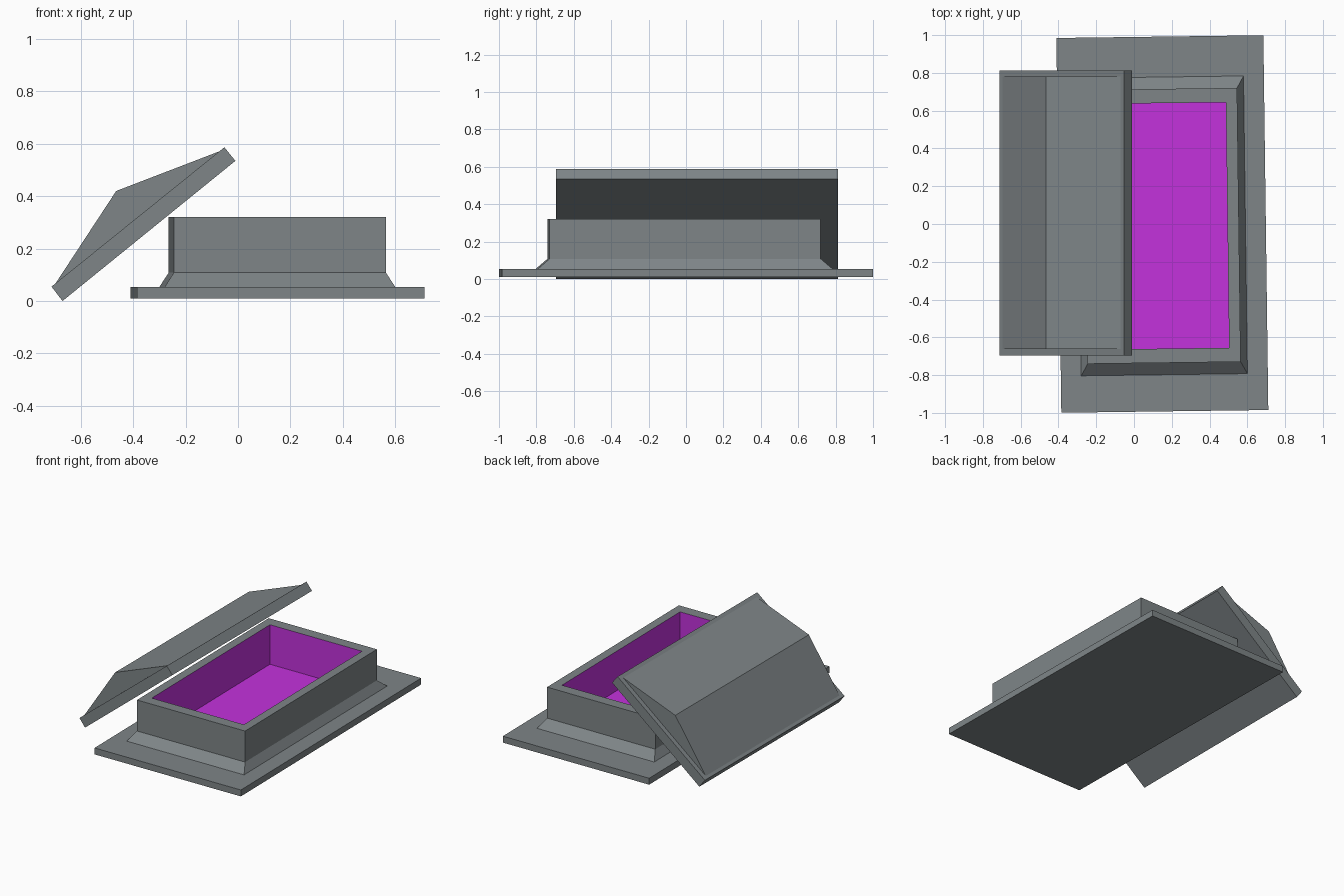
import bpy, bmesh, math

if "Cube" in bpy.data.objects:
    bpy.data.objects.remove(bpy.data.objects["Cube"])


def material(name, rgb):
    m = bpy.data.materials.new(name)
    m.diffuse_color = (*rgb, 1)
    m.use_nodes = True
    m.node_tree.nodes["Principled BSDF"].inputs["Base Color"].default_value = m.diffuse_color
    return m


stone = material("grey stone", (0.21, 0.235, 0.245))
purple = material("purple lining", (0.55, 0.032, 0.72))


def make_object(name, bm, mats):
    bmesh.ops.recalc_face_normals(bm, faces=bm.faces)
    mesh = bpy.data.meshes.new(name)
    bm.to_mesh(mesh)
    bm.free()
    for m in mats:
        mesh.materials.append(m)
    ob = bpy.data.objects.new(name, mesh)
    bpy.context.collection.objects.link(ob)
    return ob


def prism(name, profile, y0, y1):
    """Extrude an x-z profile along y."""
    bm = bmesh.new()
    face = bm.faces.new([bm.verts.new((x, y0, z)) for x, z in profile])
    ext = bmesh.ops.extrude_face_region(bm, geom=[face])["geom"]
    verts = [g for g in ext if isinstance(g, bmesh.types.BMVert)]
    bmesh.ops.translate(bm, verts=verts, vec=(0, y1 - y0, 0))
    return make_object(name, bm, [stone])


# Open tomb: rectangular rings (half width, half length, y centre, z),
# from the plate bottom, over the skirt and rim, down to the inside floor
rings = [
    (0.548, 0.992, 0, 0.01), (0.548, 0.992, 0, 0.054),
    (0.44, 0.788, -0.01, 0.054), (0.405, 0.725, -0.01, 0.108),
    (0.405, 0.725, -0.01, 0.32), (0.345, 0.65, -0.01, 0.32),
    (0.345, 0.65, -0.01, 0.05),
]
bm = bmesh.new()
loops = [[bm.verts.new((sx * w, c + sy * l, z))
          for sx, sy in ((-1, -1), (1, -1), (1, 1), (-1, 1))]
         for w, l, c, z in rings]
bm.faces.new(loops[0])
for k, (a, b) in enumerate(zip(loops, loops[1:])):
    for i in range(4):
        j = (i + 1) % 4
        f = bm.faces.new((a[i], a[j], b[j], b[i]))
        f.material_index = int(k == len(rings) - 2)   # inner walls
bm.faces.new(loops[-1]).material_index = 1            # inner floor
tomb = make_object("open_tomb", bm, [stone, purple])
tomb.location.x = 0.15
tomb.rotation_euler.z = 0.0132

# Leaning lid: thin slab with a gabled top
prism("lid_slab", [(-0.712, 0.055), (-0.67, 0.0), (-0.01, 0.535), (-0.052, 0.587)],
      -0.695, 0.813)
prism("lid_gable", [(-0.70, 0.062), (-0.067, 0.573), (-0.465, 0.42)], -0.663, 0.78)
